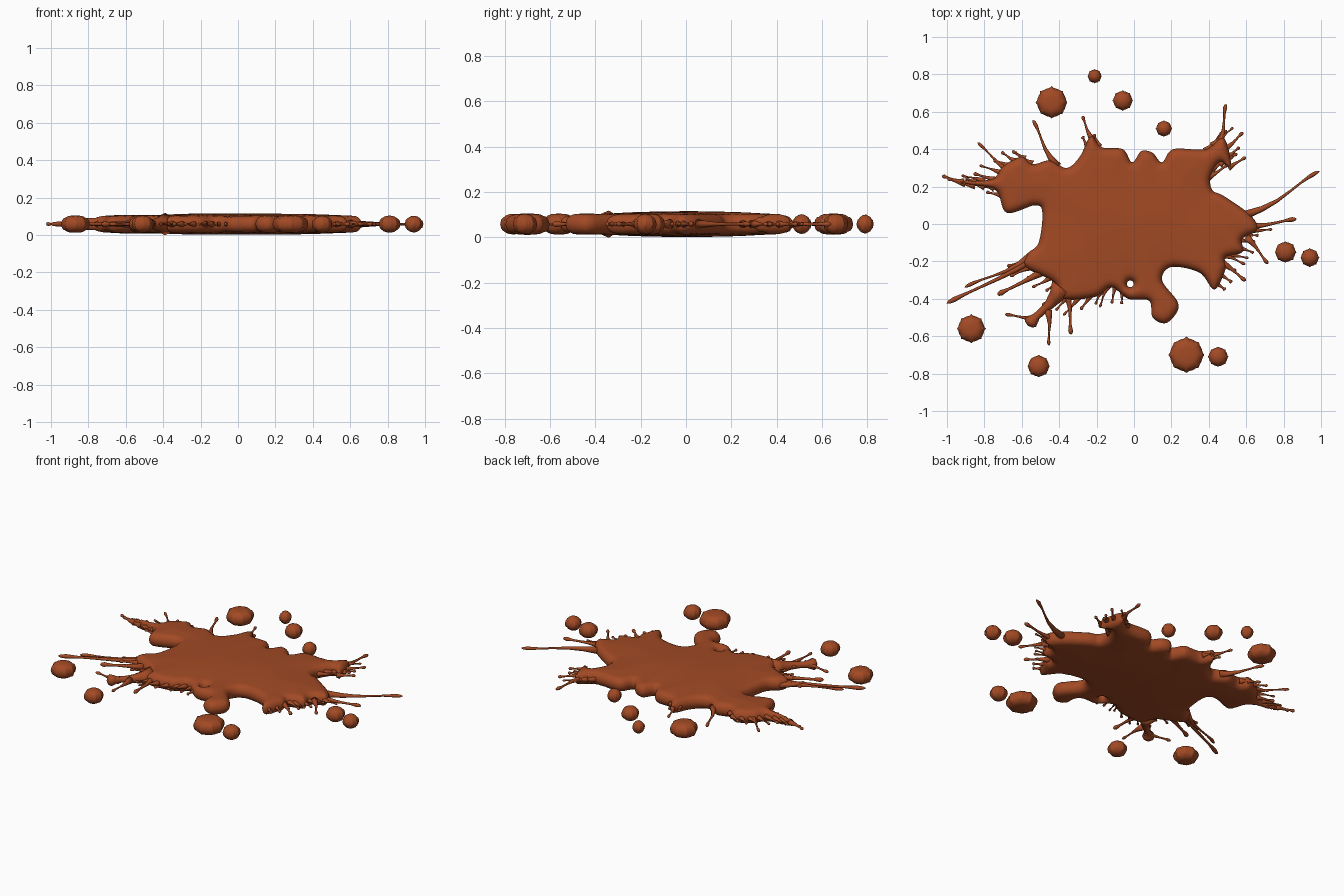
import bpy, bmesh, math, random
from mathutils import Vector, kdtree
from mathutils.geometry import delaunay_2d_cdt

if "Cube" in bpy.data.objects:
    bpy.data.objects.remove(bpy.data.objects["Cube"])

random.seed(4)
MID = 0.058      # height of the splat's middle plane
EDGE = 0.041     # radius of the rounded rim

rust = bpy.data.materials.new("rust_brown")
rust.diffuse_color = (0.36, 0.068, 0.018, 1)
rust.use_nodes = True
rust.node_tree.nodes["Principled BSDF"].inputs["Base Color"].default_value = rust.diffuse_color


def finish(name, bm):
    bmesh.ops.recalc_face_normals(bm, faces=bm.faces)
    me = bpy.data.meshes.new(name)
    bm.to_mesh(me)
    bm.free()
    me.materials.append(rust)
    for p in me.polygons:
        p.use_smooth = True
    ob = bpy.data.objects.new(name, me)
    bpy.context.collection.objects.link(ob)
    return ob


def smooth_loop(pts, steps=9):
    """Closed Catmull-Rom curve through pts."""
    out, n = [], len(pts)
    for i in range(n):
        a, b, c, d = (Vector(pts[(i + k) % n]) / 100 for k in (-1, 0, 1, 2))
        for s in range(steps):
            t = s / steps
            out.append(0.5 * (2 * b + (c - a) * t + (2 * a - 5 * b + 4 * c - d) * t * t
                              + (3 * b - a - 3 * c + d) * t ** 3))
    return out


def circle(x, y, r, n, spike=0):
    """Round loop; every fifth point may stick out a little."""
    out = []
    for i in range(n):
        q = r * (1 + (random.uniform(0.5, 1) * spike if i % 5 == 0 else 0))
        a = math.tau * i / n
        out.append(Vector((x + q * math.cos(a), y + q * math.sin(a))))
    return out


def inside(p, loops):
    odd = False
    for lp in loops:
        for i in range(len(lp)):
            a, b = lp[i - 1], lp[i]
            if (a.y > p.y) != (b.y > p.y) and p.x < (b.x - a.x) * (p.y - a.y) / (b.y - a.y) + a.x:
                odd = not odd
    return odd


def slab(name, loops, grid):
    """Puddle with a round rim and a slight dome, filling the loops."""
    rim, edges = [], []
    for lp in loops:
        o, n = len(rim), len(lp)
        rim += lp
        edges += [(o + i, o + (i + 1) % n) for i in range(n)]
    kd = kdtree.KDTree(len(rim))
    for i, p in enumerate(rim):
        kd.insert((p.x, p.y, 0), i)
    kd.balance()

    def dist(p):
        return kd.find((p.x, p.y, 0))[2]

    # inner sample points: two rows along the rim, then a staggered grid
    extra = []
    for lp in loops:
        for i in range(len(lp)):
            t = (lp[(i + 1) % len(lp)] - lp[i - 1]).normalized()
            nrm = Vector((-t.y, t.x))
            for off in (0.005, 0.014):
                for sgn in (1, -1):
                    p = lp[i] + nrm * off * sgn
                    if dist(p) > off * 0.8 and inside(p, loops):
                        extra.append(p)
    x0, x1 = min(p.x for p in rim), max(p.x for p in rim)
    y0, y1 = min(p.y for p in rim), max(p.y for p in rim)
    for j in range(int((y1 - y0) / grid) + 1):
        for i in range(int((x1 - x0) / grid) + 1):
            p = Vector((x0 + (i + 0.5 * (j % 2)) * grid, y0 + j * grid))
            if dist(p) > 0.018 and inside(p, loops):
                extra.append(p)
    vs, _, fs, *_ = delaunay_2d_cdt(rim + extra, edges, [], 0, 1e-6)

    bm = bmesh.new()
    top, bot = [], []
    for p in vs:
        d = dist(p)
        k = EDGE - min(d, EDGE)
        dome = min(d / 0.36, 1)
        h = math.sqrt(max(EDGE ** 2 - k * k, 0)) + 0.016 * dome * (2 - dome)
        if d < 1e-4:
            v = bm.verts.new((p.x, p.y, MID))
            top.append(v)
            bot.append(v)
        else:
            top.append(bm.verts.new((p.x, p.y, MID + h)))
            bot.append(bm.verts.new((p.x, p.y, MID - h)))
    for f in fs:
        if inside(sum((vs[i] for i in f), Vector((0, 0))) / len(f), loops):
            bm.faces.new([top[i] for i in f])
            if any(top[i] is not bot[i] for i in f):
                bm.faces.new([bot[i] for i in reversed(f)])
    for v in [v for v in bm.verts if not v.link_faces]:
        bm.verts.remove(v)
    return finish(name, bm)


def tendril(bm, a, b, r0, r1, sides=8):
    """Thin strand from a to b with a wide root and a swollen tip."""
    a, b = a.to_3d(), b.to_3d()
    side = (b - a).normalized().cross(Vector((0, 0, 1)))
    bend = random.uniform(-0.04, 0.04) * (b - a).length
    neck = 0.55 * r1
    prev = None
    for t, r in ((0, r0), (.2, .6 * r0 + .2 * neck), (.4, .25 * r0 + .6 * neck), (.6, neck),
                 (.75, neck), (.84, .8 * r1), (.91, r1), (.97, .7 * r1), (1, .001)):
        c = a.lerp(b, t) + side * bend * math.sin(t * 5) + Vector((0, 0, MID))
        ring = []
        for k in range(sides):
            w = math.tau * k / sides
            ring.append(bm.verts.new(c + r * (side * math.cos(w) + Vector((0, 0, math.sin(w))))))
        if prev:
            for k in range(sides):
                m = (k + 1) % sides
                bm.faces.new((prev[k], prev[m], ring[m], ring[k]))
        else:
            bm.faces.new(ring)
        prev = ring
    bm.faces.new(prev)


# main puddle, outline in hundredths, clockwise from the upper left arm
outline = smooth_loop([
    (-93, 23), (-76, 24), (-70, 31), (-60, 36), (-54, 32), (-45, 34), (-36, 30), (-29, 36),
    (-23, 47), (-17, 41), (-6, 40), (-1, 33), (4, 39), (10, 38), (15, 33), (21, 40),
    (38, 40), (48, 46), (52, 30), (46, 33), (41, 25), (42, 18), (48, 15), (62, 5),
    (66, -3), (58, -8), (58, -15), (49, -18), (49, -24), (43, -35), (35, -26), (20, -23),
    (15, -30), (23, -41), (23, -47), (17, -53), (10, -50), (8, -41), (-3, -40), (-12, -34),
    (-21, -39), (-38, -40), (-43, -31), (-58, -23), (-57, -16), (-51, -10), (-49, 6),
    (-53, 10), (-68, 6), (-74, 18), (-88, 21)])
slab("puddle", [outline, circle(-0.02, -0.32, 0.018, 16)], 0.016)

# loose drops: x, y, radius in hundredths
drops = [(-44, 65, 7.8), (-21, 79, 3.5), (-6, 66, 5), (16, 51, 4), (-87, -56, 7),
         (-51, -76, 5.5), (28, -70, 8.8), (45, -71, 5), (81, -15, 5.3), (94, -18, 4.6)]
for n, (x, y, r) in enumerate(drops):
    slab("drop_%d" % (n + 1), [circle(x / 100, y / 100, r / 100, 40, 0.12)], 0.014)

# long tendrils: root and tip in hundredths
bm = bmesh.new()
for x0, y0, x1, y1 in [
        (60, 5, 100, 27), (60, -1, 87, 2), (60, -7, 72, -21), (47, -21, 60, -30),
        (45, 41, 50, 64), (-41, 31, -55, 55), (-65, 27, -84, 43), (-54, -19, -100, -43),
        (-55, -17, -90, -35), (-50, -26, -73, -38), (-51, -50, -69, -49),
        (-46, -46, -45, -65), (-36, -37, -33, -59)]:
    tendril(bm, Vector((x0, y0)) / 100, Vector((x1, y1)) / 100,
            0.023, random.uniform(0.009, 0.015))
# thick arm at the lower left
tendril(bm, Vector((-0.39, -0.34)), Vector((-0.56, -0.55)), 0.06, 0.038)
finish("tendrils", bm)

# short bristles fanning out of the rim within some angle ranges (degrees)
bm = bmesh.new()
for lo, hi in ((-36, -2), (30, 46), (112, 122), (148, 168), (198, 262)):
    last = None
    for p in outline:
        ang = math.degrees(math.atan2(p.y, p.x))
        if lo <= (ang + 36) % 360 - 36 <= hi and (last is None or (p - last).length > 0.045):
            last = p
            out = p.normalized()
            tendril(bm, p - out * 0.02, p + out * random.uniform(0.04, 0.12),
                    0.019, random.uniform(0.007, 0.011))
finish("bristles", bm)
